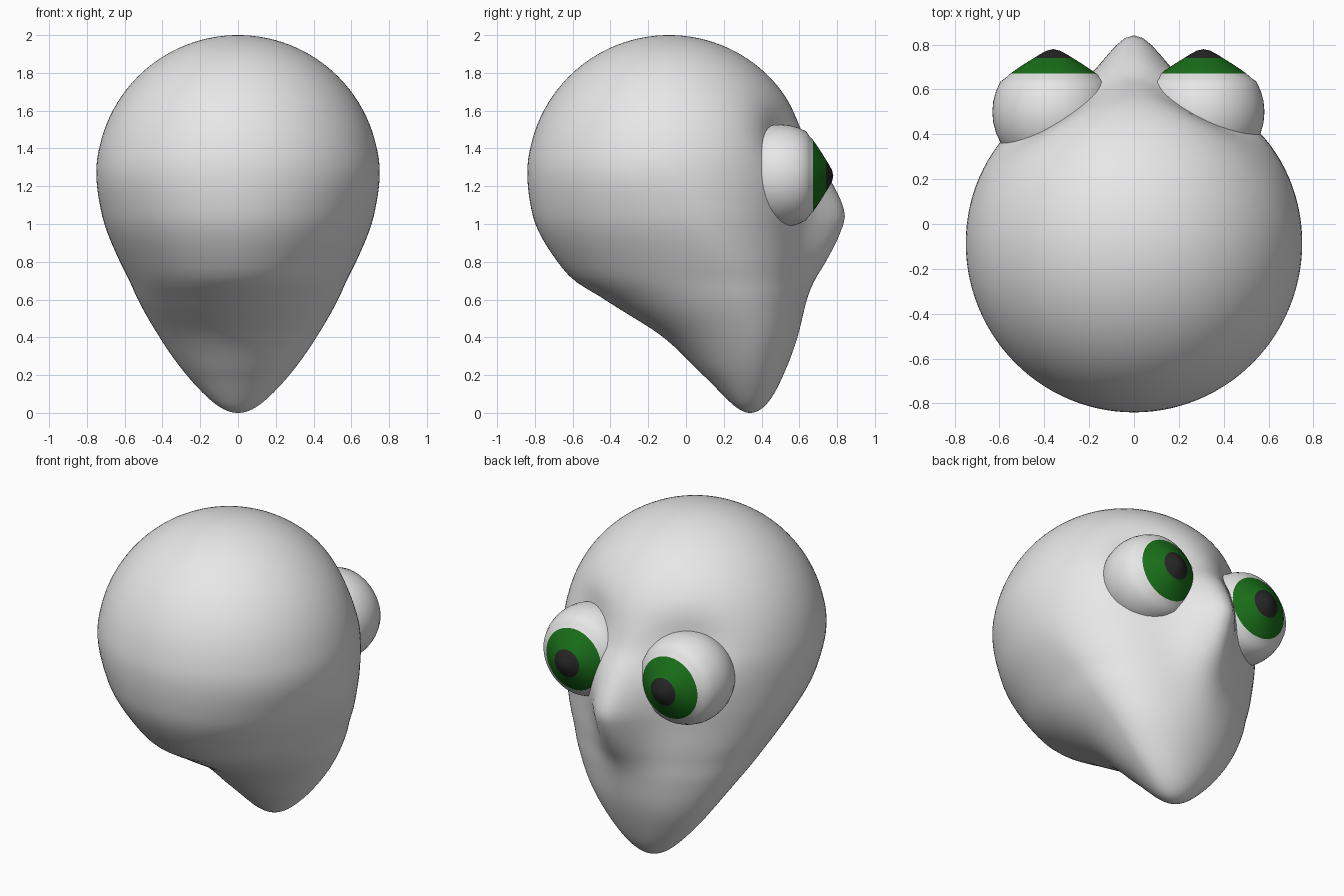
import bpy, bmesh, math

if "Cube" in bpy.data.objects:
    bpy.data.objects.remove(bpy.data.objects["Cube"])


def material(name, rgb):
    m = bpy.data.materials.new(name)
    m.diffuse_color = (*rgb, 1)
    m.use_nodes = True
    m.node_tree.nodes["Principled BSDF"].inputs["Base Color"].default_value = m.diffuse_color
    return m


SKIN = material("pale_grey", (0.8, 0.8, 0.8))
WHITE = material("eye_white", (0.86, 0.86, 0.86))
GREEN = material("iris_green", (0.01, 0.16, 0.01))
BLACK = material("pupil_black", (0.02, 0.02, 0.02))

# Head levels: height, back y, widest y, front y, half width, nose bump
LEVELS = [
    (0.00, 0.34, 0.34, 0.34, 0.00, 0.00),
    (0.03, 0.265, 0.34, 0.41, 0.095, 0.00),
    (0.10, 0.19, 0.345, 0.465, 0.18, 0.00),
    (0.20, 0.09, 0.34, 0.515, 0.272, 0.00),
    (0.40, -0.12, 0.31, 0.585, 0.415, 0.005),
    (0.60, -0.43, 0.23, 0.615, 0.53, 0.025),
    (0.70, -0.59, 0.18, 0.62, 0.575, 0.06),
    (0.80, -0.68, 0.13, 0.625, 0.625, 0.115),
    (0.95, -0.775, 0.04, 0.63, 0.69, 0.185),
    (1.06, -0.815, -0.01, 0.64, 0.723, 0.20),
    (1.25, -0.84, -0.08, 0.66, 0.75, 0.10),
    (1.40, -0.825, -0.09, 0.645, 0.735, 0.02),
    (1.60, -0.753, -0.09, 0.573, 0.663, 0.00),
]
EYES = {"left_eye": -0.36, "right_eye": 0.31}
EYE_Z, EYE_Y, EYE_R = 1.255, 0.50, 0.272


def level_at(z):
    """Smooth interpolation over the square root of height (round chin)."""
    if z > 1.4:
        r = math.sqrt(max(0, 0.75 ** 2 - (z - 1.25) ** 2))
        return (-0.09 - r, -0.09, -0.09 + r, r, 0.02 * max(0, (1.6 - z) / 0.2) ** 2)
    s = math.sqrt(z)
    k = [math.sqrt(l[0]) for l in LEVELS]
    i = max(j for j in range(len(k) - 2) if k[j] <= s + 1e-9)
    h = k[i + 1] - k[i]
    t = (s - k[i]) / h

    def slope(j, c):
        a, b = max(j - 1, 0), j + 1
        return (LEVELS[b][c] - LEVELS[a][c]) / (k[b] - k[a])

    return [(2*t**3 - 3*t**2 + 1) * LEVELS[i][c] + (t**3 - 2*t**2 + t) * h * slope(i, c)
            + (3*t**2 - 2*t**3) * LEVELS[i + 1][c] + (t**3 - t**2) * h * slope(i + 1, c)
            for c in range(1, 6)]


def head_ring(z, n):
    back, mid, front, width, nose = level_at(z)
    ring = []
    for i in range(n):
        a = 2 * math.pi * i / n
        x, s = width * math.cos(a), math.sin(a)
        y = mid + s * (front - mid if s > 0 else mid - back)
        if s > 0:
            # nose ridge, then shallow sockets above the eyes
            y += nose * math.exp(-(x / 0.12) ** 2 / 2)
            for ex in EYES.values():
                d = ((x - ex) / 0.15) ** 2 + ((z - 1.44) / 0.13) ** 2
                y -= 0.085 * math.exp(-d / 2) * min(1, s * 2)
        ring.append((x, y, z))
    return ring


def loft(name, rings, start, end, mats):
    """Skin closed rings between two pole points."""
    bm = bmesh.new()
    loops = [[bm.verts.new(p) for p in r] for r in rings]
    n = len(loops[0])
    first, last = bm.verts.new(start), bm.verts.new(end)
    for i in range(n):
        j = (i + 1) % n
        bm.faces.new((first, loops[0][j], loops[0][i]))
        bm.faces.new((last, loops[-1][i], loops[-1][j]))
        for a, b in zip(loops, loops[1:]):
            bm.faces.new((a[i], a[j], b[j], b[i]))
    bmesh.ops.recalc_face_normals(bm, faces=bm.faces)
    mesh = bpy.data.meshes.new(name)
    bm.to_mesh(mesh)
    bm.free()
    for m in mats:
        mesh.materials.append(m)
    obj = bpy.data.objects.new(name, mesh)
    bpy.context.collection.objects.link(obj)
    mesh.shade_smooth()
    return obj


# Head with chin and nose
N = 80
heights = [1 - math.cos(math.pi * i / N) for i in range(1, N)]
loft("head", [head_ring(z, 112) for z in heights], (0, 0.34, 0), (0, -0.09, 2), [SKIN])

# Eyes: ball with a slightly pointed cornea, as (radius, y)
profile = [(EYE_R * math.sin(a), EYE_Y - EYE_R * math.cos(a))
           for a in (math.radians(d) for d in range(10, 121, 10))]
profile += [(0.215, 0.65), (0.19, 0.672), (0.165, 0.69), (0.135, 0.71), (0.108, 0.727),
            (0.085, 0.741), (0.06, 0.757), (0.03, 0.773)]
for name, ex in EYES.items():
    rings = [[(ex + r * math.cos(2 * math.pi * i / 56), y, EYE_Z + r * math.sin(2 * math.pi * i / 56))
              for i in range(56)] for r, y in profile]
    eye = loft(name, rings, (ex, EYE_Y - EYE_R, EYE_Z), (ex, 0.78, EYE_Z), [WHITE, GREEN, BLACK])
    for p in eye.data.polygons:
        p.material_index = 2 if p.center.y > 0.742 else 1 if p.center.y > 0.673 else 0
